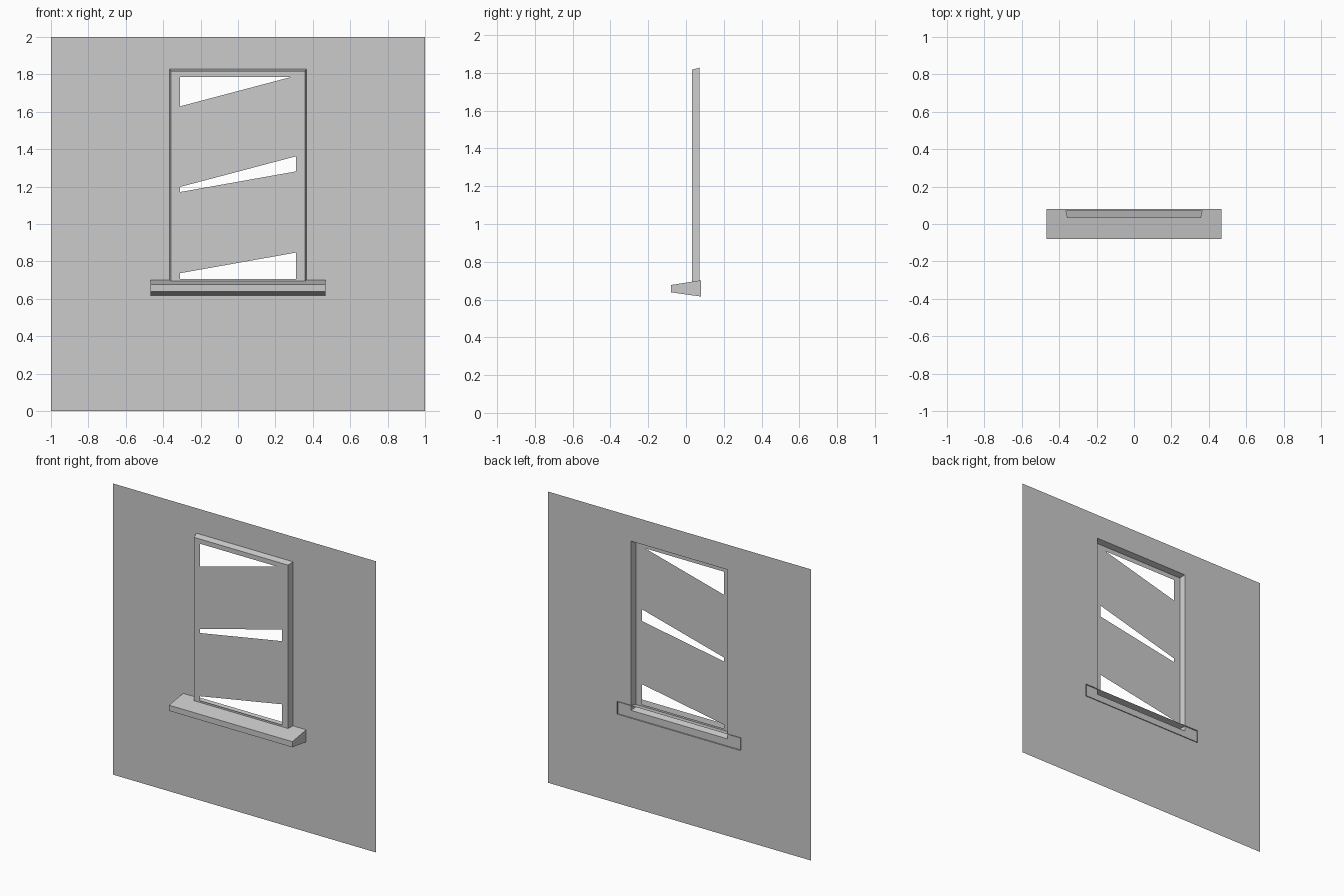
import bpy

if "Cube" in bpy.data.objects:
    bpy.data.objects.remove(bpy.data.objects["Cube"], do_unlink=True)

grey = bpy.data.materials.new("plain_grey")
grey.use_nodes = True
COLOUR = (0.6, 0.6, 0.6, 1)
grey.diffuse_color = COLOUR
grey.node_tree.nodes["Principled BSDF"].inputs["Base Color"].default_value = COLOUR

WALL_Y, FRONT_Y = 0.072, 0.033


def make(name, verts, faces):
    mesh = bpy.data.meshes.new(name)
    mesh.from_pydata(verts, [], faces)
    mesh.materials.append(grey)
    obj = bpy.data.objects.new(name, mesh)
    bpy.context.collection.objects.link(obj)
    return obj


def loop(half, low, high, y):
    """Upright rectangle, anticlockwise from the front."""
    return [(-half, y, low), (half, y, low), (half, y, high), (-half, y, high)]


def rings(name, loops, cap=False):
    """Join successive rectangles with bands of four quads."""
    verts = [v for lp in loops for v in lp]
    faces = []
    for r in range(len(loops) - 1):
        for i in range(4):
            a, b = r * 4 + i, r * 4 + (i + 1) % 4
            faces.append((a, b, b + 4, a + 4))
    if cap:
        n = len(verts)
        faces.append((n - 4, n - 3, n - 2, n - 1))
    return make(name, verts, faces)


# Thin wall sheet with the window hole
hole = loop(0.367, 0.666, 1.828, WALL_Y)
rings("wall", [loop(1, 0, 2, WALL_Y), hole])

# Frame: tapered outer sides and a flat front border, open behind
rings("window_frame", [hole, loop(0.358, 0.676, 1.817, FRONT_Y),
                       loop(0.31, 0.707, 1.785, FRONT_Y)])

# Sill: tapered box, open at the back
rings("window_sill", [loop(0.468, 0.616, 0.702, 0.079),
                      loop(0.468, 0.638, 0.677, -0.079)], cap=True)


# Slanted boards behind the frame border
def board(name, low, high, slope, half=0.34, y=0.036):
    verts = [(x, y, z + x * slope) for x, z in
             ((-half, low), (half, low), (half, high), (-half, high))]
    make(name, verts, [(0, 1, 2, 3)])


board("upper_board", 1.28, 1.711, 0.264)
board("lower_board", 0.792, 1.226, 0.178)
